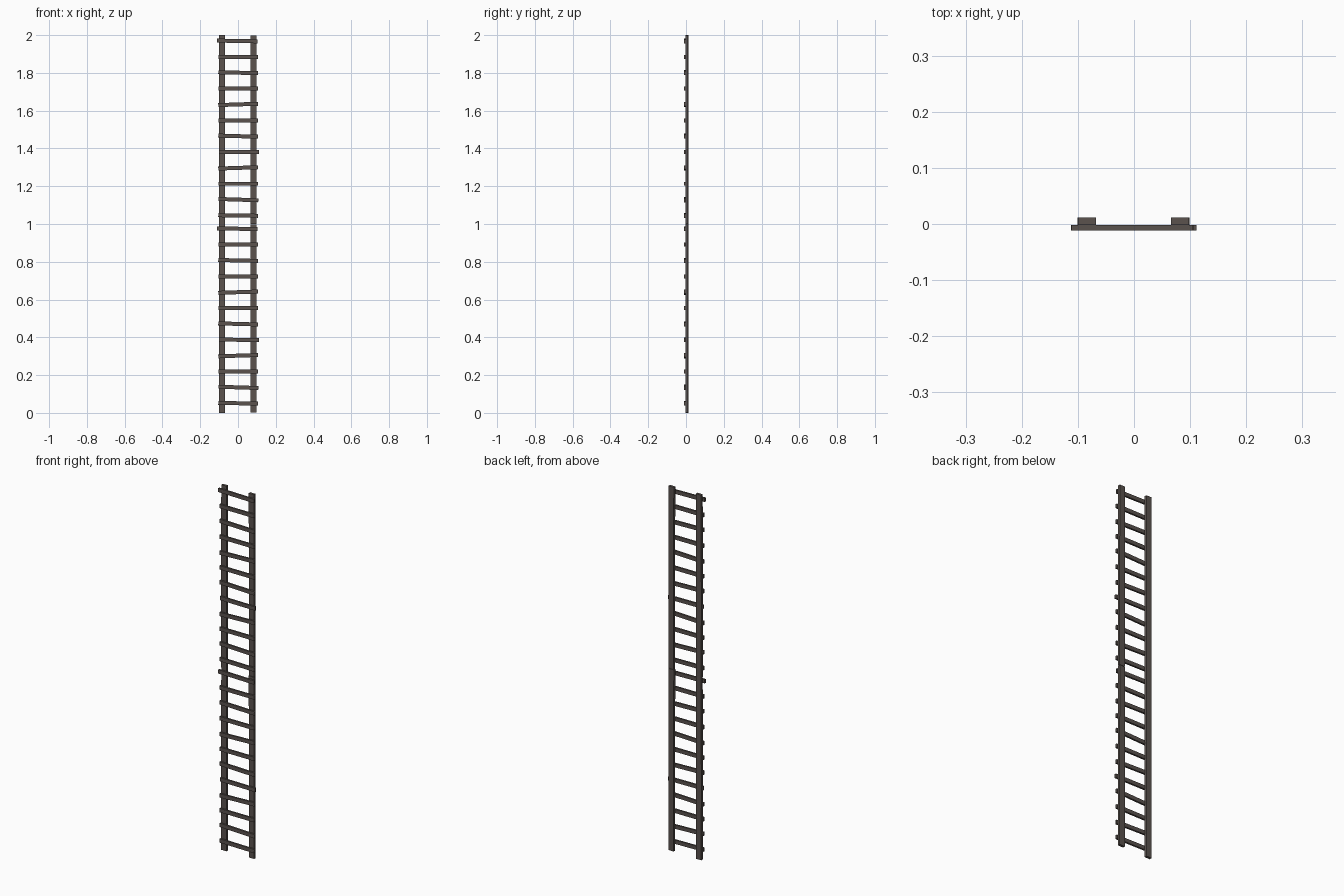
import bpy, bmesh, math
from mathutils import Matrix

if "Cube" in bpy.data.objects:
    bpy.data.objects.remove(bpy.data.objects["Cube"])

wood = bpy.data.materials.new("dark weathered wood")
wood.diffuse_color = (0.103, 0.085, 0.076, 1)
wood.use_nodes = True
wood.node_tree.nodes["Principled BSDF"].inputs["Base Color"].default_value = wood.diffuse_color


def finish(bm, name):
    mesh = bpy.data.meshes.new(name)
    bmesh.ops.recalc_face_normals(bm, faces=bm.faces)
    bm.to_mesh(mesh)
    bm.free()
    mesh.materials.append(wood)
    obj = bpy.data.objects.new(name, mesh)
    bpy.context.collection.objects.link(obj)


def rail(name, stations, half_width, y0, y1):
    """Slightly crooked plank through (x, z) stations."""
    bm = bmesh.new()
    rings = []
    for x, z in stations:
        corners = ((-half_width, y0), (half_width, y0), (half_width, y1), (-half_width, y1))
        rings.append([bm.verts.new((x + dx, y, z)) for dx, y in corners])
    for a, b in zip(rings, rings[1:]):
        for i in range(4):
            j = (i + 1) % 4
            bm.faces.new((a[i], a[j], b[j], b[i]))
    bm.faces.new(rings[0])
    bm.faces.new(rings[-1])
    finish(bm, name)


def rung(name, x, z, rise, length):
    """Thin batten across the front of the rails, a little out of level."""
    bm = bmesh.new()
    m = (Matrix.Translation((x, -0.0065, z))
         @ Matrix.Rotation(-math.atan2(rise, length), 4, 'Y')
         @ Matrix.Diagonal((length, 0.010, 0.021, 1)))
    bmesh.ops.create_cube(bm, size=1, matrix=m)
    finish(bm, name)


# x shift, rise and length of each rung, bottom to top of one section
rungs = [(0.001, -0.003, 0.211), (0.002, -0.007, 0.211), (0.001, 0.0, 0.211),
         (0.001, 0.007, 0.211), (0.005, -0.002, 0.213), (0.001, -0.006, 0.211),
         (0.001, 0.0, 0.211), (0.001, 0.007, 0.211), (0.001, 0.0, 0.211),
         (0.001, -0.005, 0.211), (0.001, 0.0, 0.211), (-0.004, -0.004, 0.216)]

# Two near-identical one-unit sections stacked
for part, base in (("lower", 0.0), ("upper", 1.0)):
    rail(part + "_left_rail", [(-0.0845, base), (-0.085, base + 0.43), (-0.084, base + 1.0)],
         0.016, -0.002, 0.012)
    rail(part + "_right_rail", [(0.083, base + 0.003 * (base == 0)), (0.083, base + 0.7),
                                (0.082, base + 0.998)], 0.016, -0.002, 0.0115)
    for i, (x, rise, length) in enumerate(rungs):
        rung(f"{part}_rung_{i + 1}", x, 0.051 + 0.084 * i + 0.994 * base, rise, length)
